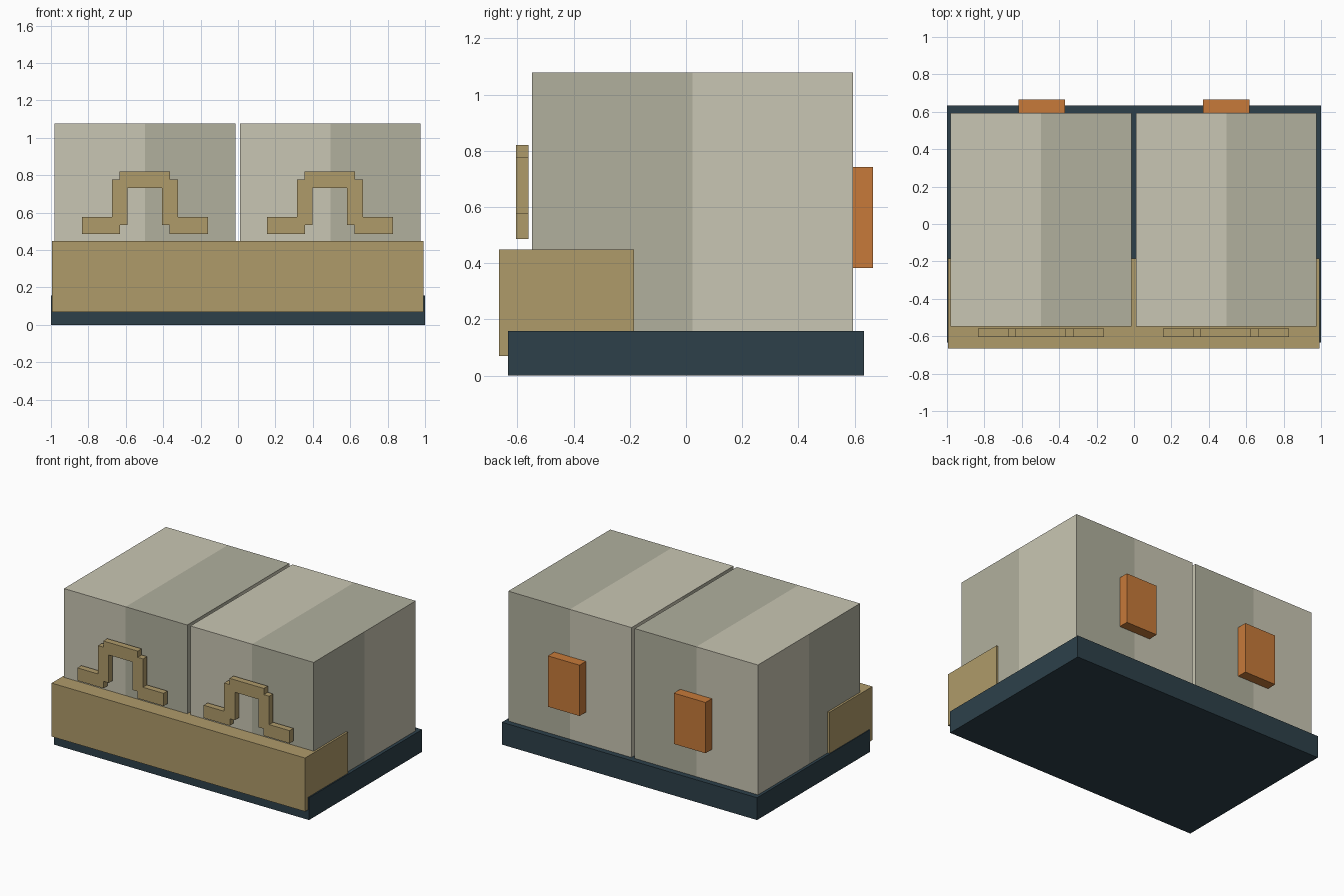
import bpy, bmesh
from mathutils import Vector

if "Cube" in bpy.data.objects:
    bpy.data.objects.remove(bpy.data.objects["Cube"])


def material(name, rgb):
    lin = [(c / 255 / 12.92) if c < 11 else ((c / 255 + 0.055) / 1.055) ** 2.4 for c in rgb]
    m = bpy.data.materials.new(name)
    m.diffuse_color = (*lin, 1)
    m.use_nodes = True
    m.node_tree.nodes["Principled BSDF"].inputs["Base Color"].default_value = m.diffuse_color
    return m


PALE = material("pale_stone", (201, 198, 179))
SHADE = material("dark_stone", (177, 176, 158))
TAN = material("tan", (175, 155, 106))
NAVY = material("dark_navy", (45, 64, 74))
ORANGE = material("orange", (199, 122, 58))


def finish(name, bm, *mats):
    bmesh.ops.recalc_face_normals(bm, faces=bm.faces)
    me = bpy.data.meshes.new(name)
    bm.to_mesh(me)
    bm.free()
    for m in mats:
        me.materials.append(m)
    ob = bpy.data.objects.new(name, me)
    bpy.context.collection.objects.link(ob)
    return ob


def box_mesh(lo, hi):
    lo, hi = Vector(lo), Vector(hi)
    bm = bmesh.new()
    bmesh.ops.create_cube(bm, size=1)
    bmesh.ops.scale(bm, vec=hi - lo, verts=bm.verts)
    bmesh.ops.translate(bm, vec=(lo + hi) / 2, verts=bm.verts)
    return bm


def two_tone_block(name, lo, hi):
    # Each side is half pale, half dark: x sides split along y, the rest along x
    mid = (Vector(lo) + Vector(hi)) / 2
    bm = box_mesh(lo, hi)
    for axis in ((1, 0, 0), (0, 1, 0)):
        bmesh.ops.bisect_plane(bm, geom=bm.verts[:] + bm.edges[:] + bm.faces[:],
                               plane_co=mid, plane_no=axis)
    bm.normal_update()
    for f in bm.faces:
        c = f.calc_center_median()
        dark = c.y < mid.y if abs(f.normal.x) > 0.5 else c.x > mid.x
        f.material_index = int(dark)
    return finish(name, bm, PALE, SHADE)


def arch(name, cx):
    # Stepped arch: half outline from foot to crown, mirrored
    half = [(0.0925, 0.733), (0.0925, 0.535), (0.1325, 0.535), (0.1325, 0.486),
            (0.337, 0.486), (0.337, 0.576), (0.1765, 0.576), (0.1765, 0.777),
            (0.1345, 0.777), (0.1345, 0.821)]
    outline = half + [(-x, z) for x, z in reversed(half)]
    bm = bmesh.new()
    face = bm.faces.new([bm.verts.new((cx + x, -0.604, z)) for x, z in outline])
    ext = bmesh.ops.extrude_face_region(bm, geom=[face], use_keep_orig=True)
    verts = [g for g in ext["geom"] if isinstance(g, bmesh.types.BMVert)]
    bmesh.ops.translate(bm, vec=(0, 0.044, 0), verts=verts)
    return finish(name, bm, TAN)


# Base slab and front ledge
finish("base", box_mesh((-1, -0.633, 0), (1, 0.633, 0.158)), NAVY)
finish("front_ledge", box_mesh((-0.995, -0.665, 0.07), (0.991, -0.185, 0.449)), TAN)

# Twin blocks with an arch in front and a panel behind
for side, x0, x1, ax, px in (("left", -0.98, -0.014, -0.498, -0.494),
                             ("right", 0.011, 0.977, 0.491, 0.493)):
    two_tone_block(side + "_block", (x0, -0.548, 0.155), (x1, 0.594, 1.078))
    arch(side + "_arch", ax)
    finish(side + "_back_panel",
           box_mesh((px - 0.124, 0.59, 0.383), (px + 0.124, 0.665, 0.743)), ORANGE)
